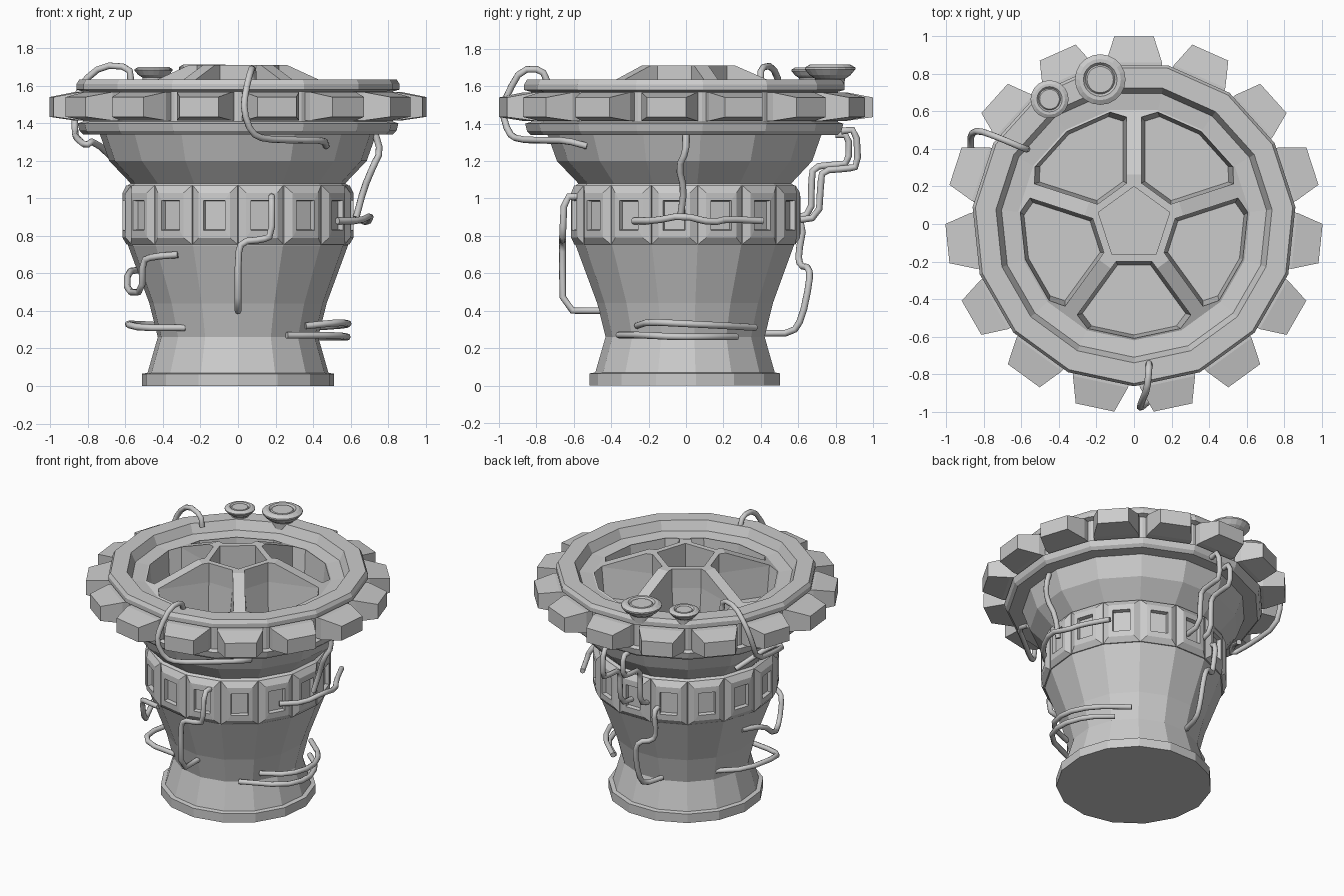
import bpy, bmesh
from math import sin, cos, radians, pi
from mathutils import Vector

if "Cube" in bpy.data.objects:
    bpy.data.objects.remove(bpy.data.objects["Cube"])

N = 15  # sides of the tower; a vertex faces the front


def make_object(name, bm):
    bmesh.ops.remove_doubles(bm, verts=bm.verts, dist=1e-5)
    bmesh.ops.recalc_face_normals(bm, faces=bm.faces)
    mesh = bpy.data.meshes.new(name)
    bm.to_mesh(mesh)
    bm.free()
    ob = bpy.data.objects.new(name, mesh)
    bpy.context.collection.objects.link(ob)
    return ob


def skin(bm, rings, cap=(True, True)):
    """Bridge closed rings of points, optionally capping both ends."""
    rows = [[bm.verts.new(p) for p in r] for r in rings]
    for a, b in zip(rows, rows[1:]):
        for i in range(len(a)):
            j = (i + 1) % len(a)
            bm.faces.new((a[i], a[j], b[j], b[i]))
    if cap[0]:
        bm.faces.new(rows[0][::-1])
    if cap[1]:
        bm.faces.new(rows[-1])


def lathe(name, profile, sides, centre=(0, 0)):
    bm = bmesh.new()
    skin(bm, [[(centre[0] + r * cos(2 * pi * i / sides - pi / 2),
                centre[1] + r * sin(2 * pi * i / sides - pi / 2), z)
               for i in range(sides)] for r, z in profile])
    return make_object(name, bm)


def polar(u, v, z, ang):
    """Local radial u / sideways v turned to world angle."""
    return (u * cos(ang) - v * sin(ang), u * sin(ang) + v * cos(ang), z)


def face_blocks(name, rings):
    """One stepped block on each of the N faces; ring = (distance, half width, z0, z1)."""
    bm = bmesh.new()
    for k in range(N):
        a = radians(90 + 24 * k)
        skin(bm, [[polar(d, -w, z0, a), polar(d, w, z0, a),
                   polar(d, w, z1, a), polar(d, -w, z1, a)] for d, w, z0, z1 in rings])
    return make_object(name, bm)


def pipe(name, pts, radius=0.018):
    pts = [Vector(p) for p in pts]
    path = [pts[0]]
    for a, b in zip(pts, pts[1:]):  # corner cutting
        path += [a.lerp(b, 0.25), a.lerp(b, 0.75)]
    path.append(pts[-1])
    cu = bpy.data.curves.new(name, 'CURVE')
    cu.dimensions = '3D'
    cu.bevel_depth = radius
    cu.bevel_resolution = 2
    cu.use_fill_caps = True
    sp = cu.splines.new('POLY')
    sp.points.add(len(path) - 1)
    for q, p in zip(sp.points, path):
        q.co = (*p, 1)
    ob = bpy.data.objects.new(name, cu)
    bpy.context.collection.objects.link(ob)


# tower body with rim and raised wheel top
body = lathe("tower_body", [
    (.515, 0), (.515, .065), (.485, .07), (.43, .26), (.475, .44), (.59, .75),
    (.59, 1.07), (.575, 1.08), (.69, 1.2), (.74, 1.34), (.83, 1.34), (.85, 1.36),
    (.86, 1.40), (.83, 1.41), (.83, 1.57), (.865, 1.58), (.865, 1.61), (.85, 1.635),
    (.74, 1.635), (.71, 1.57), (.62, 1.56), (.27, 1.71)], N)

# five pockets and a hub pocket cut into the top
FLOOR, TOP, HALF, T = 1.36, 1.8, .04, radians(36)
bm = bmesh.new()
for k in range(5):
    a = radians(-90 + 72 * k)
    half = [(.2, (.2 * sin(T) - HALF) / cos(T)),
            (.57 * cos(T) + HALF * sin(T), .57 * sin(T) - HALF * cos(T)),
            (.61 * cos(radians(24)), .61 * sin(radians(24)))]
    loop = half + [(.61, 0)] + [(u, -v) for u, v in half[::-1]]
    skin(bm, [[polar(.4 + (u - .4) * s, v * s, z, a) for u, v in loop]
              for s, z in ((.91, FLOOR), (1, 1.57), (1, TOP))])
skin(bm, [[polar(.2, 0, z, radians(90 + 72 * k)) for k in range(5)] for z in (FLOOR, TOP)])
cutter = make_object("pocket_cutter", bm)
cutter.hide_render = True
mod = body.modifiers.new("pockets", 'BOOLEAN')
mod.operation = 'DIFFERENCE'
mod.solver = 'EXACT'
mod.object = cutter
dg = bpy.context.evaluated_depsgraph_get()
cut_mesh = bpy.data.meshes.new_from_object(body.evaluated_get(dg))
body.modifiers.clear()
body.data = cut_mesh
bpy.data.objects.remove(cutter)

# window frames round the waist and teeth round the rim
face_blocks("window_frames", [(.55, .122, .755, 1.07), (.585, .122, .755, 1.07),
                              (.61, .085, .79, 1.03), (.612, .058, .83, .99),
                              (.585, .054, .835, .985)])
face_blocks("rim_teeth", [(.79, .15, 1.415, 1.567), (.86, .15, 1.415, 1.567),
                          (1.0, .105, 1.435, 1.54)])

# dishes on the rim
for name, c, s, top in (("large_dish", (-.18, .77), 1, 1.715), ("small_dish", (-.45, .665), .75, 1.70)):
    lathe(name, [(r * s, top + z * s) for r, z in
                 ((.075, -.12), (.08, -.075), (.11, -.055), (.135, -.025), (.135, -.015),
                  (.11, 0), (.09, 0), (.078, -.015), (.07, -.005))], 20, c)

# pipes
pipe("front_rim_pipe", [(.08, -.74, 1.62), (.08, -.77, 1.69), (.07, -.88, 1.69), (.04, -.95, 1.57),
                        (.03, -.985, 1.47), (.07, -.95, 1.35), (.14, -.90, 1.315),
                        (.32, -.75, 1.31), (.46, -.64, 1.31), (.47, -.53, 1.28)])
pipe("left_rim_pipe", [(-.57, .40, 1.62), (-.58, .40, 1.70), (-.72, .46, 1.71), (-.83, .50, 1.62),
                       (-.87, .48, 1.5), (-.87, .42, 1.35), (-.86, .2, 1.32), (-.81, .03, 1.28),
                       (-.77, .10, 1.31), (-.63, .33, 1.18)])
pipe("right_drop_pipe", [(.73, 0, 1.35), (.76, 0, 1.25), (.72, -.04, 1.17),
                         (.67, -.01, 1.05), (.63, -.03, .90)])
pipe("right_waist_pipe", [(.53, -.28, .88), (.65, -.17, .88), (.71, -.02, .91),
                          (.69, .14, .87), (.64, .22, .89), (.55, .41, .88)])
pipe("front_drop_pipe", [(.18, -.56, 1.01), (.18, -.65, 1.01), (.18, -.66, .80), (.13, -.66, .78),
                         (.02, -.66, .77), (0, -.66, .70), (0, -.66, .40), (0, -.45, .40)])
pipe("left_waist_pipe", [(-.32, -.46, .70), (-.45, -.42, .69), (-.51, -.38, .67), (-.51, -.35, .50),
                         (-.59, -.18, .50), (-.59, -.05, .61), (-.52, .1, .62)])
pipe("left_foot_pipe", [(-.28, -.32, .31), (-.52, -.29, .31), (-.60, -.2, .33),
                        (-.54, .08, .33), (-.38, .2, .32)])
pipe("right_foot_pipe_upper", [(.36, -.26, .32), (.55, -.20, .34), (.60, 0, .33),
                               (.52, .2, .32), (.33, .37, .31)])
pipe("right_foot_pipe_lower", [(.26, -.36, .27), (.53, -.24, .27), (.60, -.05, .26),
                               (.53, .15, .26), (.39, .27, .26)])
pipe("back_pipe_outer", [(.03, .83, 1.36), (.03, .91, 1.37), (.03, .92, 1.17), (.03, .86, 1.16),
                         (.03, .73, 1.15), (.03, .72, 1.08), (.03, .71, .90), (.03, .57, .88)])
pipe("back_pipe_inner", [(-.1, .80, 1.34), (-.1, .87, 1.34), (-.1, .87, 1.19), (-.1, .80, 1.18),
                         (-.1, .68, 1.17), (-.1, .67, 1.08), (-.1, .67, .92), (-.1, .57, .89)])
pipe("back_drop_pipe", [(-.18, .57, .88), (-.18, .63, .86), (-.18, .60, .70), (-.16, .61, .64),
                        (-.08, .66, .63), (-.05, .66, .55), (-.05, .62, .36), (-.06, .57, .28),
                        (-.1, .42, .28)])
